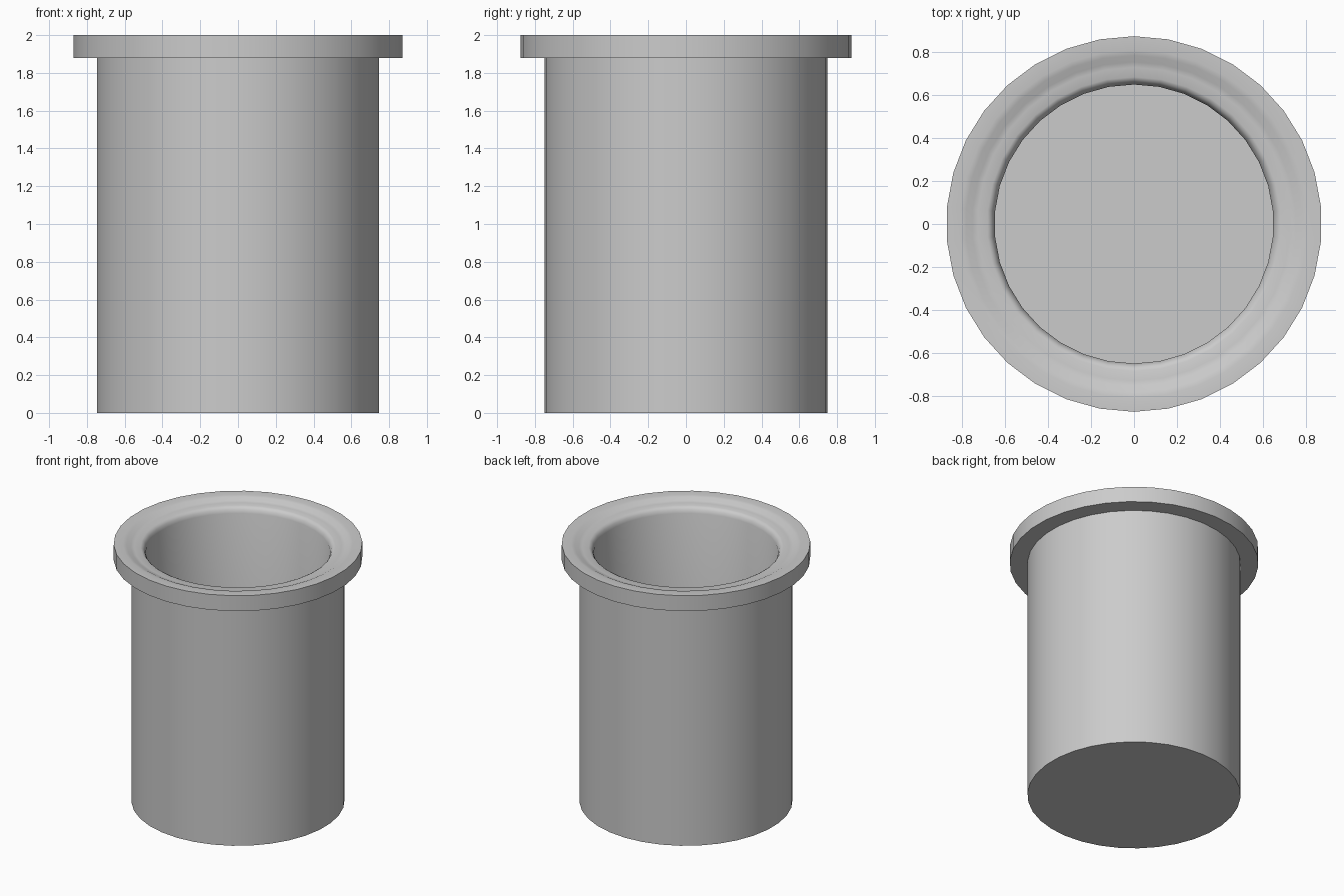
import bpy, bmesh
from math import pi, radians
from mathutils import Vector

old = bpy.data.objects.get("Cube")
if old:
    bpy.data.objects.remove(old, do_unlink=True)

SIDES = 34


def material(name, colour):
    mat = bpy.data.materials.new(name)
    mat.use_nodes = True
    mat.diffuse_color = colour
    mat.node_tree.nodes["Principled BSDF"].inputs["Base Color"].default_value = colour
    return mat


def lathe(name, profile, mat):
    """Spin a (radius, height) profile around z, with vertices on the y axis."""
    bm = bmesh.new()
    verts = [bm.verts.new((0, r, z)) for r, z in profile]
    edges = [bm.edges.new(pair) for pair in zip(verts, verts[1:])]
    bmesh.ops.spin(bm, geom=verts + edges, cent=(0, 0, 0), axis=Vector((0, 0, 1)),
                   angle=2 * pi, steps=SIDES, use_merge=True)
    bmesh.ops.remove_doubles(bm, verts=bm.verts, dist=1e-4)
    bmesh.ops.recalc_face_normals(bm, faces=bm.faces)
    mesh = bpy.data.meshes.new(name)
    bm.to_mesh(mesh)
    bm.free()
    mesh.materials.append(mat)
    obj = bpy.data.objects.new(name, mesh)
    bpy.context.collection.objects.link(obj)
    bpy.ops.object.select_all(action="DESELECT")
    bpy.context.view_layer.objects.active = obj
    obj.select_set(True)
    bpy.ops.object.shade_smooth_by_angle(angle=radians(35))
    return obj


grey = material("plain grey", (0.6, 0.6, 0.6, 1))

# Hollow cup with a flanged rim: outside, stepped lip, then inner wall and floor
lathe("flanged_cup", [
    (0, 0), (0.75, 0), (0.75, 1.88),                   # base and outer wall
    (0.875, 1.88), (0.875, 2),                         # flange
    (0.81, 2), (0.785, 1.995), (0.755, 1.98), (0.73, 1.975),  # shallow step
    (0.685, 1.975), (0.67, 1.967), (0.66, 1.955), (0.65, 1.93),  # rounded lip
    (0.65, 0.1), (0, 0.1),                             # inner wall and floor
], grey)
